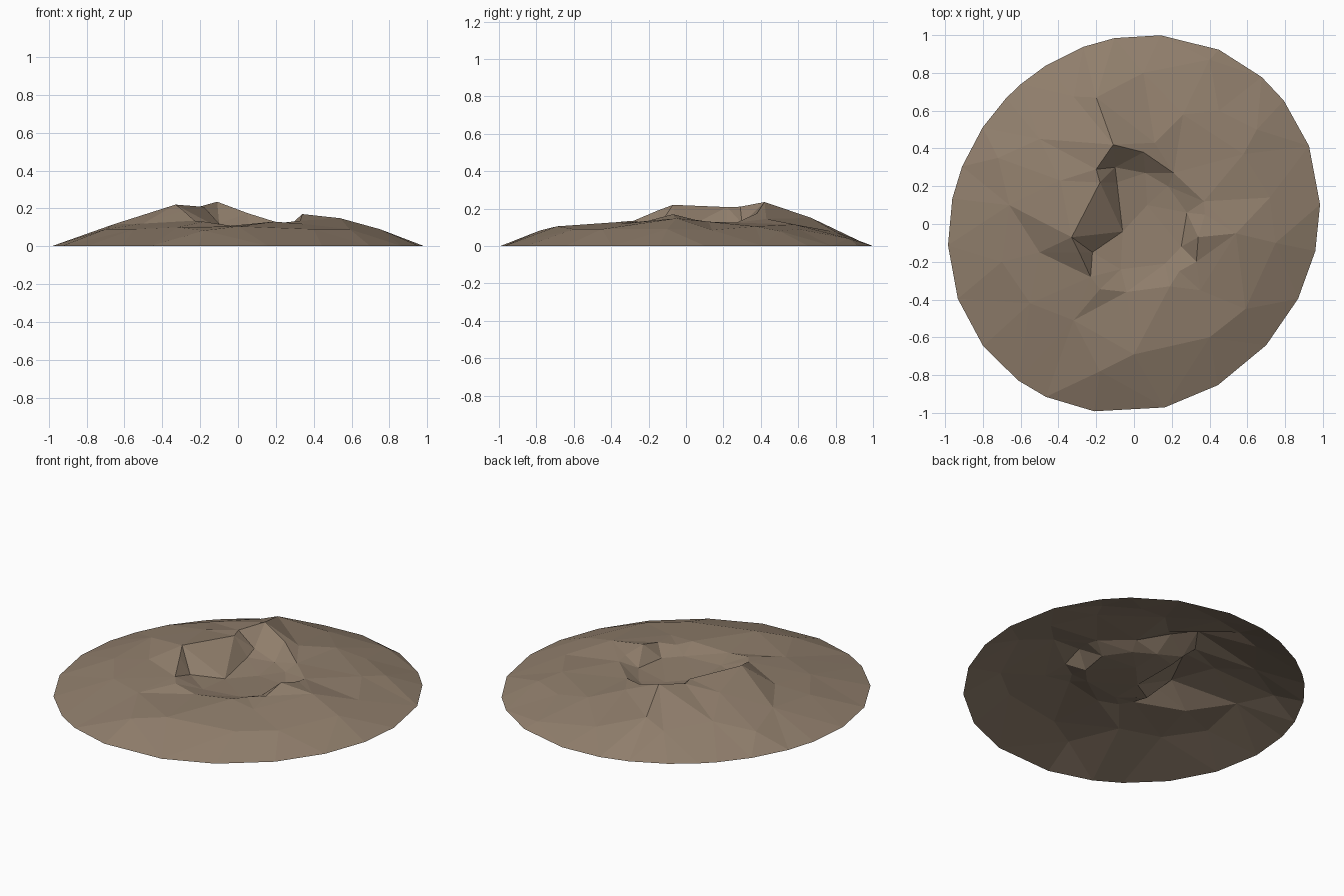
import bpy
from math import sin, cos, radians
from mathutils import Vector
from mathutils.geometry import delaunay_2d_cdt

# Ground outline: uneven angles around a slightly oval circle
angles = [6, 24, 39.5, 49, 64, 82, 96, 106, 119, 129, 135.5, 147.5, 161.5, 172, 186.5,
          203, 219, 233.5, 243, 258, 279.5, 297.5, 317.5, 335.5, 351.5]


def outline_point(deg):
    a = radians(deg)
    r = 0.99 + 0.04 * sin(2 * a) - 0.008 * cos(2 * a)
    return (r * cos(a), r * sin(a), 0.0)


outline = [outline_point(d) for d in angles]

# Crater lip, high at the back left and low at the front right
lip = [(-.33, -.07, .22), (-.29, -.15, .19), (-.23, -.28, .135), (-.18, -.345, .13),
       (-.04, -.36, .108), (.19, -.33, .13), (.24, -.25, .125), (.33, -.2, .135),
       (.34, -.07, .17), (.375, .05, .14), (.37, .12, .13), (.21, .27, .125),
       (.11, .43, .145), (.05, .38, .175), (-.11, .42, .235), (-.2, .29, .21),
       (-.18, .22, .208)]

# Crater floor
floor = [(-.06, -.04, .075), (.07, .1, .075), (-.07, -.24, .085), (.06, .27, .09),
         (-.1, .3, .12), (-.09, .22, .10), (-.22, -.15, .10), (.28, .06, .09),
         (.25, -.12, .09), (.165, -.21, .09), (.18, .2, .09)]

# Ridges and gullies on the outer slope
slope = [(.54, -.05, .148), (.75, -.1, .09), (.58, .37, .105), (.72, .14, .085),
         (.59, -.45, .09), (.26, .58, .115), (.4, .87, .04), (-.2, .67, .15),
         (-.32, .675, .10), (.05, .8, .075), (-.39, .23, .185), (-.66, .1, .115),
         (-.5, .45, .12), (-.72, .35, .08), (-.5, -.15, .12), (-.7, -.2, .09),
         (-.32, -.51, .10), (-.55, -.42, .09), (-.18, -.78, .083), (0, -.69, .105),
         (.4, -.6, .09), (.35, -.35, .118), (.45, .6, .09), (.65, .5, .08)]


def loop_edges(start, count):
    return [(start + i, start + (i + 1) % count) for i in range(count)]


# Triangulate the plan, keeping the outline and lip as edges, then raise it
points = outline + lip + floor + slope
edges = loop_edges(0, len(outline)) + loop_edges(len(outline), len(lip))
plan, _, tris, source, _, _ = delaunay_2d_cdt(
    [Vector(p[:2]) for p in points], edges, [], 1, 1e-5)
verts = [(v.x, v.y, points[s[0]][2] if s else 0.1) for v, s in zip(plan, source)]


def facing_up(f):
    a, b, c = (plan[i] for i in f)
    return f if (b - a).cross(c - a) > 0 else f[::-1]


mesh = bpy.data.meshes.new("crater_mound")
mesh.from_pydata(verts, [], [facing_up(list(f)) for f in tris])
mesh.update()

earth = bpy.data.materials.new("brown_earth")
earth.diffuse_color = (0.28, 0.21, 0.15, 1)
mesh.materials.append(earth)
mound = bpy.data.objects.new("crater_mound", mesh)
bpy.context.collection.objects.link(mound)
